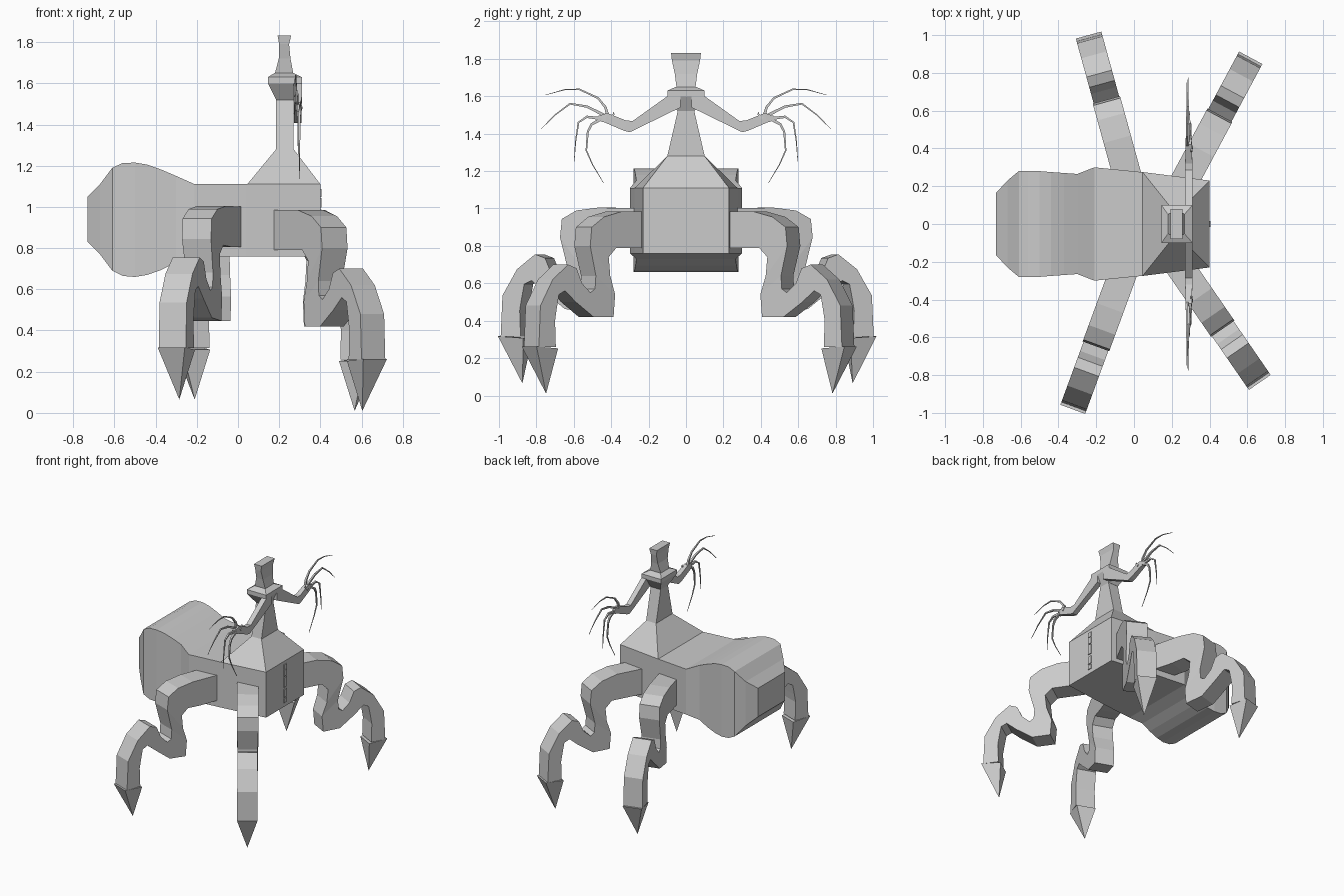
import bpy, math
from mathutils import Vector

grey = bpy.data.materials.new("warm_grey")
grey.diffuse_color = (0.6, 0.6, 0.6, 1)


def loft(name, rings, tip=None):
    """Skin four-cornered rings into one closed solid, optionally ending in a point."""
    verts = [v for ring in rings for v in ring]
    faces = [(0, 1, 2, 3)]
    for k in range(len(rings) - 1):
        a, b = 4 * k, 4 * k + 4
        faces += [(a + i, a + (i + 1) % 4, b + (i + 1) % 4, b + i) for i in range(4)]
    e = 4 * len(rings) - 4
    if tip:
        verts.append(tip)
        faces += [(e + i, e + (i + 1) % 4, e + 4) for i in range(4)]
    else:
        faces.append((e + 3, e + 2, e + 1, e))
    mesh = bpy.data.meshes.new(name)
    mesh.from_pydata([tuple(v) for v in verts], [], faces)
    mesh.materials.append(grey)
    obj = bpy.data.objects.new(name, mesh)
    bpy.context.collection.objects.link(obj)
    # consistent outward normals
    import bmesh
    bm = bmesh.new()
    bm.from_mesh(mesh)
    bmesh.ops.recalc_face_normals(bm, faces=bm.faces)
    bm.to_mesh(mesh)
    bm.free()
    return obj


def ribbon(name, origin, heading, pairs, width, tip=None):
    """Limb in a vertical plane: pairs of (reach, z) outer and inner outline points."""
    d = Vector((heading[0], heading[1], 0)).normalized()
    side = Vector((-d.y, d.x, 0))
    o = Vector((origin[0], origin[1], 0))
    place = lambda p, s: o + d * p[0] + side * s + Vector((0, 0, p[1]))
    rings = []
    for k, (a, b) in enumerate(pairs):
        w = width[k] / 2 if isinstance(width, list) else width / 2
        rings.append([place(a, -w), place(a, w), place(b, w), place(b, -w)])
    return loft(name, rings, place(tip, 0) if tip else None)


# body and abdomen: rectangular sections along x (x, half width, bottom, top)
def x_sections(name, rows):
    loft(name, [[(x, -h, b), (x, h, b), (x, h, t), (x, -h, t)] for x, h, b, t in rows])


x_sections("body", [(0.40, 0.23, 0.76, 1.11), (0.04, 0.275, 0.76, 1.11), (-0.21, 0.30, 0.76, 1.11)])
x_sections("abdomen", [
    (-0.21, 0.30, 0.76, 1.11), (-0.30, 0.265, 0.73, 1.15), (-0.37, 0.27, 0.695, 1.18),
    (-0.44, 0.275, 0.67, 1.205), (-0.50, 0.28, 0.66, 1.215), (-0.56, 0.28, 0.665, 1.213),
    (-0.61, 0.28, 0.69, 1.19), (-0.67, 0.23, 0.77, 1.11), (-0.73, 0.165, 0.83, 1.05)])


# torso, neck and head: rectangular sections along z (z, x low, x high, half width)
def z_sections(name, rows):
    loft(name, [[(a, -h, z), (b, -h, z), (b, h, z), (a, h, z)] for z, a, b, h in rows])


loft("torso", [[(0.045, -0.275, 1.11), (0.40, -0.23, 1.11), (0.40, 0.23, 1.11), (0.045, 0.275, 1.11)],
               [(0.185, -0.10, 1.28), (0.27, -0.10, 1.28), (0.27, 0.10, 1.28), (0.185, 0.10, 1.28)]])
z_sections("neck", [(1.28, 0.185, 0.27, 0.10), (1.53, 0.185, 0.27, 0.042)])
z_sections("collar", [(1.52, 0.185, 0.27, 0.045), (1.60, 0.145, 0.31, 0.10),
                      (1.63, 0.145, 0.31, 0.10), (1.65, 0.177, 0.27, 0.055)])
z_sections("head", [(1.64, 0.177, 0.27, 0.05), (1.72, 0.198, 0.255, 0.06),
                    (1.79, 0.20, 0.248, 0.075), (1.832, 0.192, 0.258, 0.08)])

# front vents
for z, h in [(1.067, 0.038), (1.02, 0.048), (0.95, 0.075), (0.865, 0.06), (0.808, 0.032)]:
    x_sections("vent", [(0.398, 0.016, z - h / 2, z + h / 2), (0.406, 0.016, z - h / 2, z + h / 2)])

# legs: (hip, heading, extra height of the lower leg, reach scale)
LEG = [((-0.05, 0.985), (-0.05, 0.79)), ((0.16, 0.985), (0.10, 0.79)),
       ((0.28, 0.955), (0.20, 0.79)), ((0.36, 0.90), (0.25, 0.74)),
       ((0.37, 0.80), (0.24, 0.64)), ((0.33, 0.64), (0.205, 0.54)),
       ((0.335, 0.57), (0.215, 0.42)), ((0.365, 0.55), (0.345, 0.42)),
       ((0.42, 0.60), (0.46, 0.50)), ((0.455, 0.68), (0.53, 0.56)),
       ((0.51, 0.70), (0.57, 0.54)), ((0.61, 0.62), (0.585, 0.46)),
       ((0.69, 0.48), (0.595, 0.40)), ((0.70, 0.26), (0.59, 0.26))]
CLAW = [((0.715, 0.262), (0.575, 0.252))]
for name, hip, heading, lift, scale in [
        ("front_leg_left", (0.28, 0.25), (0.33, 0.615), 0, 1),
        ("front_leg_right", (0.26, -0.25), (0.40, -0.58), 0, 1),
        ("back_leg_left", (-0.045, 0.29), (-0.19, 0.69), 0.055, 1.03),
        ("back_leg_right", (-0.07, -0.29), (-0.25, -0.68), 0.055, 1.03)]:
    move = lambda p: (p[0] * scale, p[1] + lift * min(1, max(0.3, p[0] / 0.45)))
    bend = lambda rows: [(move(a), move(b)) for a, b in rows]
    ribbon(name, hip, heading, bend(LEG), [0.15] * 5 + [0.14] * 9)
    ribbon(name + "_claw", hip, heading, bend(CLAW), 0.14, move((0.605, 0.01)))

# arms and fingers, mirrored across y
ARM = [((0.03, 1.61), (0.03, 1.54)), ((0.10, 1.60), (0.05, 1.53)),
       ((0.285, 1.468), (0.30, 1.408)), ((0.32, 1.47), (0.33, 1.415)),
       ((0.42, 1.51), (0.435, 1.46)), ((0.47, 1.495), (0.47, 1.47))]
FINGERS = [[(0.42, 1.50), (0.43, 1.54), (0.47, 1.59), (0.57, 1.637), (0.65, 1.635), (0.75, 1.607)],
           [(0.42, 1.49), (0.53, 1.545), (0.62, 1.56), (0.70, 1.50), (0.775, 1.425)],
           [(0.45, 1.48), (0.53, 1.49), (0.575, 1.46), (0.59, 1.36), (0.598, 1.25)],
           [(0.45, 1.48), (0.50, 1.45), (0.525, 1.41), (0.53, 1.31), (0.56, 1.24), (0.44, 1.135)]]
FINGERS[3] = [(0.45, 1.48), (0.505, 1.45), (0.525, 1.41), (0.533, 1.31), (0.50, 1.235), (0.44, 1.135)]
FINGERS.append([(0.41, 1.48), (0.385, 1.505), (0.388, 1.515)])
for s, label in ((1, "left"), (-1, "right")):
    ribbon("arm_" + label, (0.29, 0), (0, s), ARM, [0.04, 0.04, 0.038, 0.038, 0.032, 0.02])
    for k, path in enumerate(FINGERS):
        pairs, widths = [], []
        for i, p in enumerate(path):
            before, after = Vector(path[max(i - 1, 0)]), Vector(path[min(i + 1, len(path) - 1)])
            t = (after - before).normalized()
            r = 0.007 * (1 - i / (len(path) - 1)) + 0.0012
            pairs.append(((p[0] - t.y * r, p[1] + t.x * r), (p[0] + t.y * r, p[1] - t.x * r)))
            widths.append(2 * r)
        ribbon("finger_" + label, (0.28 + 0.006 * k, 0), (0, s), pairs, widths)
